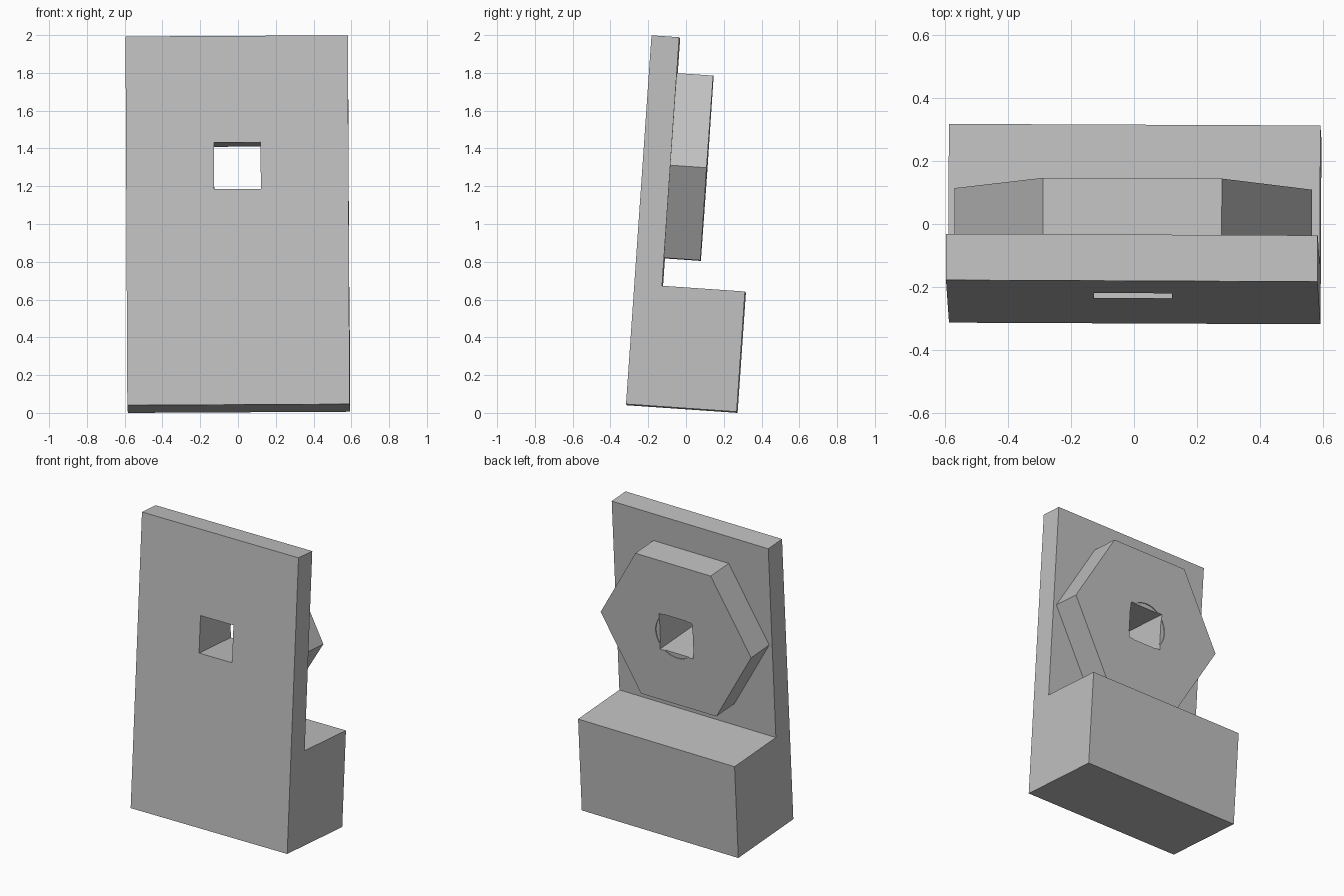
import bpy
import bmesh
import math
from mathutils import Matrix, Vector

cube = bpy.data.objects.get("Cube")
if cube:
    bpy.data.objects.remove(cube, do_unlink=True)

grey = bpy.data.materials.new("plain grey")
grey.use_nodes = True
colour = (0.53, 0.53, 0.53, 1)
grey.diffuse_color = colour
grey.node_tree.nodes["Principled BSDF"].inputs["Base Color"].default_value = colour

WIDTH, HEIGHT = 1.177, 1.957
PLATE, LEDGE_DEPTH, LEDGE_HEIGHT = 0.147, 0.587, 0.638
NUT_BACK, NUT_RADIUS, NUT_Z = 0.339, 0.566, 1.278
HOLE, HOLE_Z = 0.248, 1.268

# The whole piece leans back slightly
lean = (Matrix.Translation((0.0025, -0.315, 0.0435))
        @ Matrix.Rotation(math.radians(-0.25), 4, 'Z')
        @ Matrix.Rotation(math.radians(-0.3), 4, 'Y')
        @ Matrix.Rotation(math.radians(-3.95), 4, 'X'))


def prism(name, points, extrude):
    """Extrude a flat outline into a solid."""
    bm = bmesh.new()
    face = bm.faces.new([bm.verts.new(p) for p in points])
    grown = bmesh.ops.extrude_face_region(bm, geom=[face])
    moved = [g for g in grown["geom"] if isinstance(g, bmesh.types.BMVert)]
    bmesh.ops.translate(bm, verts=moved, vec=Vector(extrude))
    bmesh.ops.recalc_face_normals(bm, faces=bm.faces)
    mesh = bpy.data.meshes.new(name)
    bm.to_mesh(mesh)
    bm.free()
    mesh.materials.append(grey)
    obj = bpy.data.objects.new(name, mesh)
    bpy.context.collection.objects.link(obj)
    obj.matrix_world = lean
    return obj


def polygon(sides, radius, y, z, turn=0.0):
    """Regular outline facing the back."""
    angles = [turn + math.tau * i / sides for i in range(sides)]
    return [(radius * math.cos(a), y, z + radius * math.sin(a)) for a in angles]


def cut(target, cutter):
    mod = target.modifiers.new("cut", 'BOOLEAN')
    mod.operation = 'DIFFERENCE'
    mod.solver = 'EXACT'
    mod.object = cutter
    bpy.context.view_layer.objects.active = target
    bpy.ops.object.modifier_apply(modifier=mod.name)


# Upright plate with a block along its foot
outline = [(0, 0), (LEDGE_DEPTH, 0), (LEDGE_DEPTH, LEDGE_HEIGHT),
           (PLATE, LEDGE_HEIGHT), (PLATE, HEIGHT), (0, HEIGHT)]
stand = prism("stand", [(-WIDTH / 2, y, z) for y, z in outline], (WIDTH, 0, 0))

# Hexagonal boss on the back of the plate
boss = prism("hexagonal_boss", polygon(6, NUT_RADIUS, PLATE, NUT_Z),
             (0, NUT_BACK - PLATE, 0))

# Square through hole and shallow round recess
square = prism("square_cutter",
               polygon(4, HOLE / math.sqrt(2), -0.1, HOLE_Z, math.pi / 4), (0, 1, 0))
recess = prism("round_cutter", polygon(48, 0.153, NUT_BACK - 0.006, HOLE_Z), (0, 0.1, 0))
bpy.context.view_layer.update()
cut(stand, square)
cut(boss, square)
cut(boss, recess)
for cutter in (square, recess):
    bpy.data.objects.remove(cutter, do_unlink=True)
